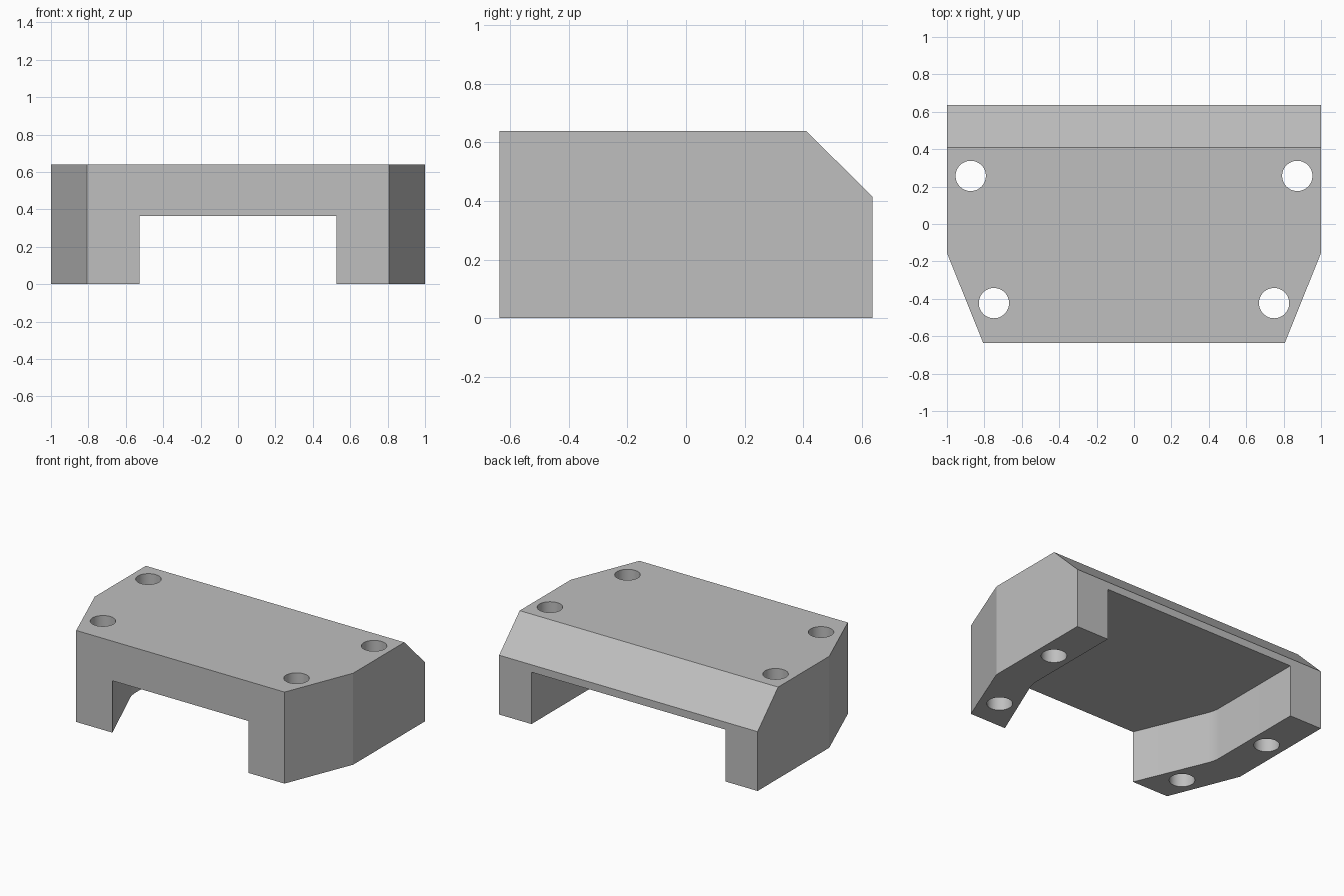
import bpy, bmesh
from mathutils import Vector

cube = bpy.data.objects.get("Cube")
if cube:
    bpy.data.objects.remove(cube, do_unlink=True)

HALF_Y, TOP = 0.637, 0.64

grey = bpy.data.materials.new("plain grey")
grey.use_nodes = True
colour = (0.52, 0.52, 0.52, 1)
grey.diffuse_color = colour
grey.node_tree.nodes["Principled BSDF"].inputs["Base Color"].default_value = colour


def make_object(name, bm):
    bmesh.ops.recalc_face_normals(bm, faces=bm.faces)
    mesh = bpy.data.meshes.new(name)
    bm.to_mesh(mesh)
    bm.free()
    mesh.materials.append(grey)
    obj = bpy.data.objects.new(name, mesh)
    bpy.context.collection.objects.link(obj)
    return obj


def prism(half_outline, bottom, top):
    """Extrude a plan outline, given for +x from front to back and mirrored."""
    outline = half_outline + [(-x, y) for x, y in reversed(half_outline)]
    bm = bmesh.new()
    face = bm.faces.new([bm.verts.new((x, y, bottom)) for x, y in outline])
    result = bmesh.ops.extrude_face_region(bm, geom=[face])
    verts = [v for v in result["geom"] if isinstance(v, bmesh.types.BMVert)]
    bmesh.ops.translate(bm, verts=verts, vec=(0, 0, top - bottom))
    return bm


# Main block: tapered front corners, sloped upper back edge
bm = prism([(0.806, -HALF_Y), (1, -0.155), (1, HALF_Y)], 0, TOP)
slope_top, slope_low = Vector((0, 0.41, TOP)), Vector((0, HALF_Y, 0.415))
normal = Vector((1, 0, 0)).cross(slope_low - slope_top)
normal *= 1 if normal.z > 0 else -1
cut = bmesh.ops.bisect_plane(bm, geom=bm.verts[:] + bm.edges[:] + bm.faces[:],
                             plane_co=slope_top, plane_no=normal, clear_outer=True)
edges = [e for e in cut["geom_cut"] if isinstance(e, bmesh.types.BMEdge)]
bmesh.ops.contextual_create(bm, geom=edges)
block = make_object("mounting_block", bm)

# Channel between the legs, following the taper, with a softened bend
bend_y, past = -0.105, 0.1
slant = (0.75 - 0.526) / (bend_y + HALF_Y)
bm = prism([(0.526 - slant * past, -HALF_Y - past), (0.75, bend_y),
            (0.75, HALF_Y + past)], -0.2, 0.363)
bends = [e for e in bm.edges
         if all(abs(v.co.y - bend_y) < 0.001 for v in e.verts)
         and abs(e.verts[0].co.z - e.verts[1].co.z) > 0.1]
bmesh.ops.bevel(bm, geom=bends, offset=0.04, segments=4, profile=0.5, affect='EDGES')
cutters = [make_object("channel_cutter", bm)]

# Four vertical bolt holes
for x, y in [(0.873, 0.257), (0.749, -0.423)]:
    for side in (-1, 1):
        bm = bmesh.new()
        bmesh.ops.create_cone(bm, cap_ends=True, segments=48,
                              radius1=0.081, radius2=0.081, depth=2)
        bmesh.ops.translate(bm, verts=bm.verts, vec=(side * x, y, 0.3))
        cutters.append(make_object("bolt_hole_cutter", bm))

# Cut and tidy
bpy.ops.object.select_all(action='DESELECT')
bpy.context.view_layer.objects.active = block
block.select_set(True)
for cutter in cutters:
    cutter.hide_render = True
    mod = block.modifiers.new("cut", 'BOOLEAN')
    mod.operation = 'DIFFERENCE'
    mod.solver = 'EXACT'
    mod.object = cutter
    bpy.ops.object.modifier_apply(modifier=mod.name)
    bpy.data.objects.remove(cutter, do_unlink=True)
bpy.ops.object.shade_smooth_by_angle(angle=0.25)
